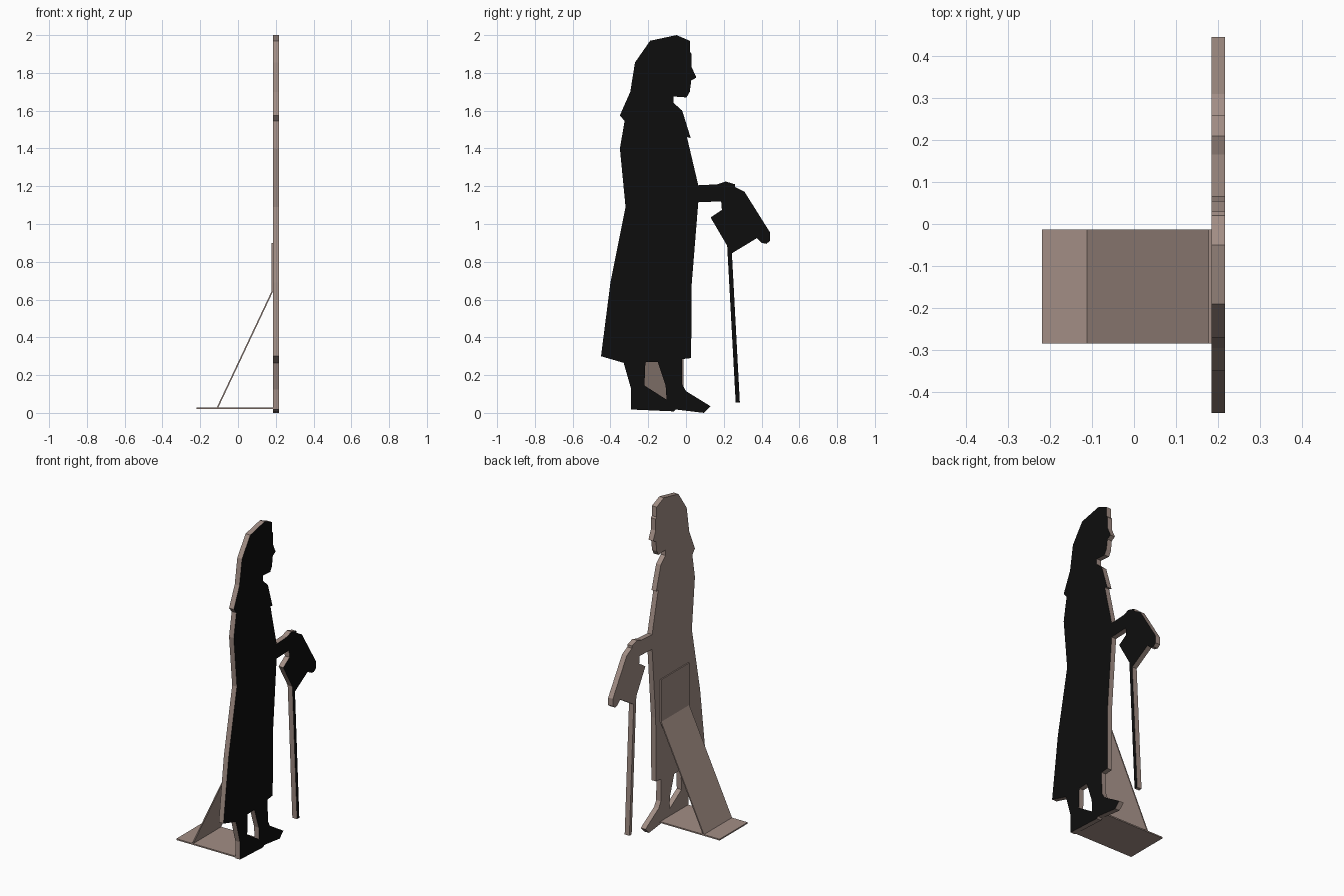
import bpy, bmesh
from mathutils import Vector

if "Cube" in bpy.data.objects:
    bpy.data.objects.remove(bpy.data.objects["Cube"])


def material(name, rgb):
    m = bpy.data.materials.new(name)
    m.diffuse_color = (*rgb, 1)
    m.use_nodes = True
    m.node_tree.nodes["Principled BSDF"].inputs["Base Color"].default_value = m.diffuse_color
    return m


BOARD = material("bare board", (0.36, 0.27, 0.235))
BLACK = material("black paint", (0.004, 0.004, 0.004))


def extrude_profile(name, loops, to3d, offset, mats):
    """Fill closed 2D loops (later loops are holes) and extrude by offset."""
    bm = bmesh.new()
    edges = []
    for pts in loops:
        vs = [bm.verts.new(to3d(a, b)) for a, b in pts]
        edges += [bm.edges.new((vs[i - 1], vs[i])) for i in range(len(vs))]
    bmesh.ops.triangle_fill(bm, edges=edges, use_beauty=True)
    res = bmesh.ops.extrude_face_region(bm, geom=bm.faces[:], use_keep_orig=True)
    moved = [g for g in res["geom"] if isinstance(g, bmesh.types.BMVert)]
    bmesh.ops.translate(bm, verts=moved, vec=Vector(offset))
    bmesh.ops.recalc_face_normals(bm, faces=bm.faces[:])
    me = bpy.data.meshes.new(name)
    bm.to_mesh(me)
    bm.free()
    for m in mats:
        me.materials.append(m)
    ob = bpy.data.objects.new(name, me)
    bpy.context.collection.objects.link(ob)
    return ob


# Outline of the cut-out figure in (y, z), clockwise from the crown
face = [(-.05, 2.0), (-.015, 1.985), (.02, 1.97), (.022, 1.91), (.03, 1.90), (.03, 1.83),
        (.055, 1.775), (.028, 1.76), (.02, 1.70), (.003, 1.67), (-.065, 1.675),
        (-.065, 1.64), (-.02, 1.60), (.025, 1.455), (.005, 1.46), (.065, 1.205)]
arm_hat_cane = [(.165, 1.21), (.21, 1.225), (.26, 1.21), (.26, 1.195), (.31, 1.17),
                (.445, .955), (.445, .91), (.425, .895), (.40, .90), (.375, .925),
                (.243, .845), (.285, .055), (.263, .055), (.218, .885),
                (.13, 1.035), (.19, 1.075), (.186, 1.12), (.065, 1.115)]
legs = [(.03, .68), (.027, .29), (-.022, .285), (-.02, .15), (0, .115), (.13, .035),
        (.095, 0), (-.055, .018), (-.065, .008), (-.29, .018), (-.29, .125), (-.33, .265)]
back = [(-.45, .30), (-.40, .69), (-.32, 1.09), (-.35, 1.40), (-.325, 1.545),
        (-.35, 1.575), (-.295, 1.70), (-.27, 1.855), (-.19, 1.97)]
leg_gap = [(-.215, .268), (-.15, .27), (-.108, .145), (-.103, .07), (-.22, .145)]

figure = extrude_profile("figure_board", [face + arm_hat_cane + legs + back, leg_gap],
                         lambda y, z: (.1845, y, z), (.032, 0, 0), [BOARD, BLACK])
# Only the display side is painted
for p in figure.data.polygons:
    p.material_index = 1 if p.normal.x > 0.9 else 0

# Folded stand behind the figure: profiles in (x, z), extruded along y
brace = [(.1845, .90), (.177, .90), (.177, .642), (-.113, .027), (-.105, .027), (.1845, .641)]
base = [(-.219, .02), (.1845, .02), (.1845, .028), (-.219, .028)]
for name, profile in (("stand_brace", brace), ("stand_base", base)):
    extrude_profile(name, [profile], lambda x, z: (x, -.285, z), (0, .272, 0), [BOARD])
